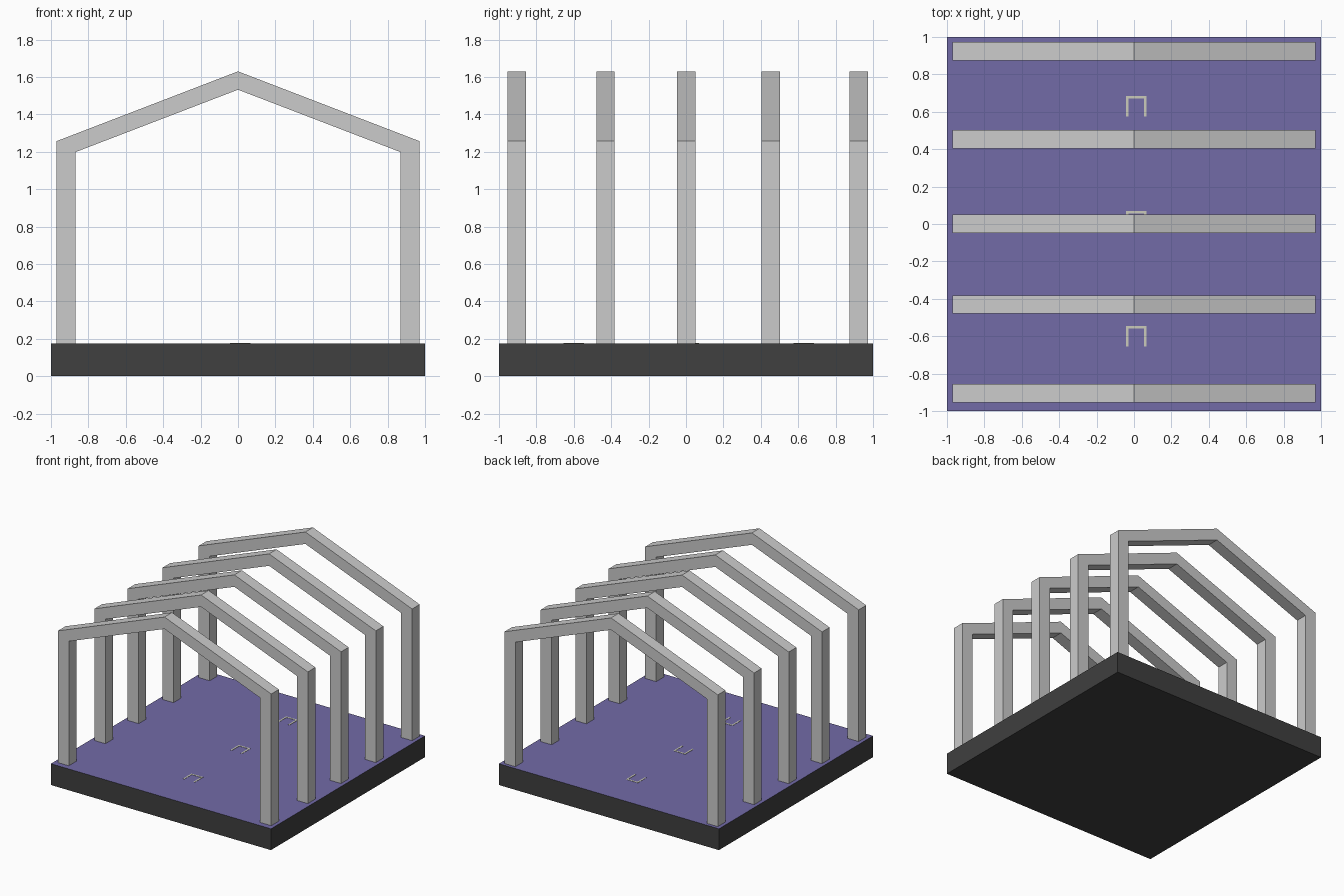
import bpy, bmesh

if "Cube" in bpy.data.objects:
    bpy.data.objects.remove(bpy.data.objects["Cube"])

DECK = 0.175


def material(name, rgb):
    m = bpy.data.materials.new(name)
    m.diffuse_color = (*rgb, 1)
    m.use_nodes = True
    m.node_tree.nodes["Principled BSDF"].inputs["Base Color"].default_value = m.diffuse_color
    return m


def add_object(name, bm, *mats):
    bmesh.ops.recalc_face_normals(bm, faces=bm.faces)
    mesh = bpy.data.meshes.new(name)
    bm.to_mesh(mesh)
    bm.free()
    for m in mats:
        mesh.materials.append(m)
    ob = bpy.data.objects.new(name, mesh)
    bpy.context.collection.objects.link(ob)
    return ob


def prism(name, points, offset, *mats):
    """Extrude a closed 3D outline along an offset vector."""
    bm = bmesh.new()
    face = bm.faces.new([bm.verts.new(p) for p in points])
    ext = bmesh.ops.extrude_face_region(bm, geom=[face], use_keep_orig=True)
    verts = [g for g in ext["geom"] if isinstance(g, bmesh.types.BMVert)]
    bmesh.ops.translate(bm, verts=verts, vec=offset)
    return add_object(name, bm, *mats)


dark = material("dark_base", (0.05, 0.05, 0.05))
purple = material("purple_floor", (0.17, 0.145, 0.39))
pale = material("pale_marking", (0.6, 0.6, 0.5))

# Base slab: dark sides, purple upper face
base = prism("base_slab", [(-1, -1, 0), (1, -1, 0), (1, 1, 0), (-1, 1, 0)],
             (0, 0, DECK), dark, purple)
for p in base.data.polygons:
    if p.normal.z > 0.9:
        p.material_index = 1

# Portal frames: two posts and a pitched rafter in one profile
half = [(0.87, DECK), (0.97, DECK), (0.97, 1.257), (0, 1.63)]
inner = [(0.87, 1.198), (0, 1.532)]
profile = (half + [(-x, z) for x, z in reversed(half[:3])]
           + [(-inner[0][0], inner[0][1]), inner[1], inner[0]])
for i, y in enumerate((-0.905, -0.43, 0.002, 0.453, 0.924)):
    prism(f"portal_frame_{i + 1}", [(x, y - 0.049, z) for x, z in profile],
          (0, 0.098, 0))

# Floor markings: thin square brackets open to the front
x0, x1, w, length = -0.042, 0.066, 0.013, 0.11
for i, top in enumerate((-0.545, 0.07, 0.685)):
    low = top - length
    outline = [(x0, low), (x0 + w, low), (x0 + w, top - w), (x1 - w, top - w),
               (x1 - w, low), (x1, low), (x1, top), (x0, top)]
    prism(f"floor_marking_{i + 1}", [(x, y, DECK) for x, y in outline],
          (0, 0, 0.002), pale)
